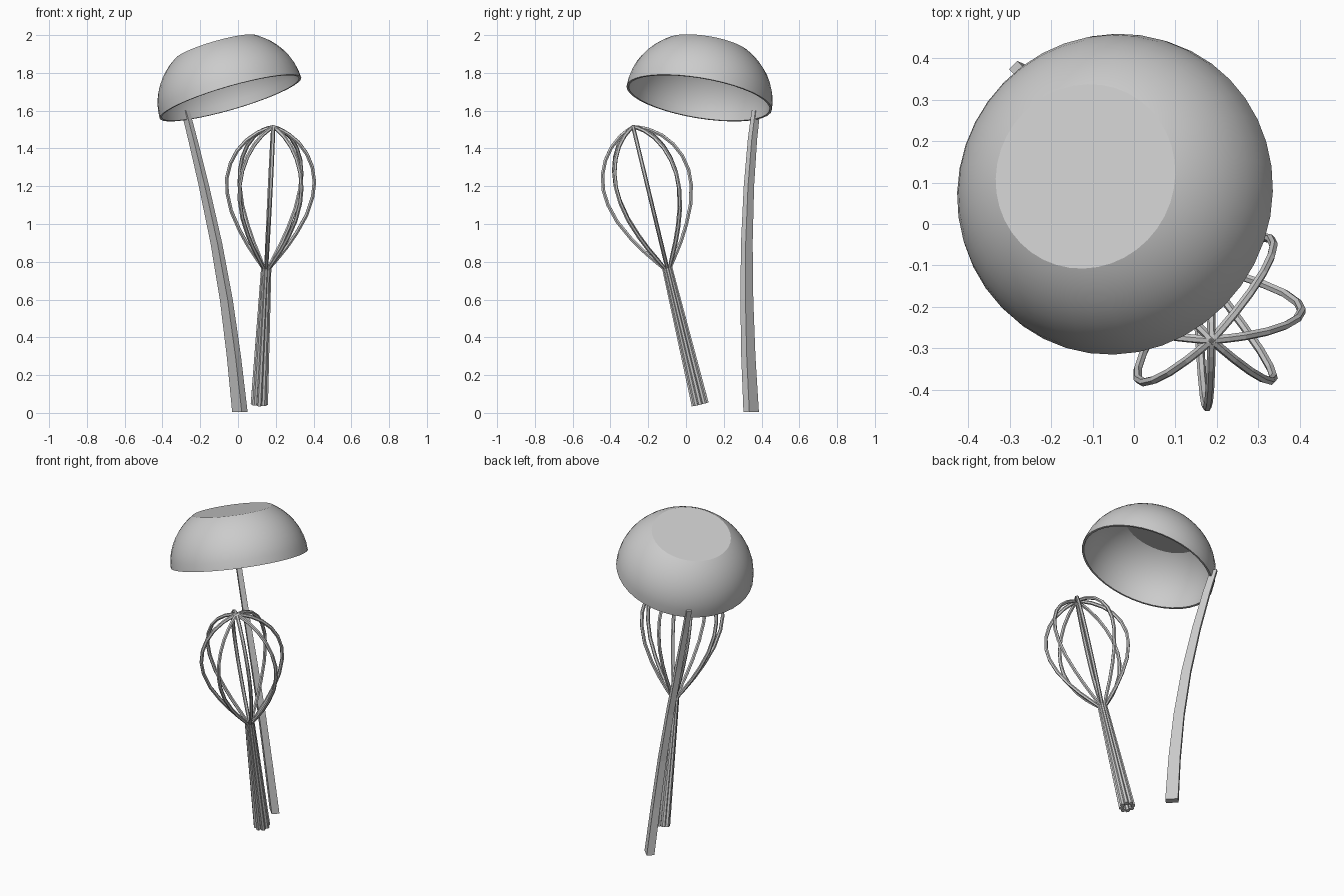
import bpy, bmesh
from math import sin, cos, pi, sqrt
from mathutils import Vector, Matrix

cube = bpy.data.objects.get("Cube")
if cube:
    bpy.data.objects.remove(cube, do_unlink=True)

steel = bpy.data.materials.new("steel_grey")
steel.use_nodes = True
steel.diffuse_color = (0.6, 0.6, 0.6, 1)
steel.node_tree.nodes["Principled BSDF"].inputs["Base Color"].default_value = (0.6, 0.6, 0.6, 1)


def loft(name, rings, smooth=True):
    """Skin a list of closed rings and cap both ends."""
    bm = bmesh.new()
    loops = [[bm.verts.new(p) for p in ring] for ring in rings]
    n = len(loops[0])
    for a, b in zip(loops, loops[1:]):
        for i in range(n):
            j = (i + 1) % n
            bm.faces.new((a[i], a[j], b[j], b[i]))
    bm.faces.new(loops[0])
    bm.faces.new(loops[-1])
    bmesh.ops.recalc_face_normals(bm, faces=bm.faces)
    mesh = bpy.data.meshes.new(name)
    bm.to_mesh(mesh)
    bm.free()
    obj = bpy.data.objects.new(name, mesh)
    bpy.context.collection.objects.link(obj)
    mesh.materials.append(steel)
    if smooth:
        bpy.ops.object.select_all(action='DESELECT')
        obj.select_set(True)
        bpy.context.view_layer.objects.active = obj
        bpy.ops.object.shade_smooth_by_angle(angle=pi / 7)
    return obj


def circle(centre, u, v, radius, sides):
    return [centre + radius * (cos(2 * pi * k / sides) * u + sin(2 * pi * k / sides) * v)
            for k in range(sides)]


# Ladle bowl: upturned, flat-bottomed hollow ellipsoid on a tilted axis
X, Y, Z = Vector((1, 0, 0)), Vector((0, 1, 0)), Vector((0, 0, 1))
STEPS = 10


def shell(radius, height, cut):
    hs = [cut * sin(pi / 2 * i / STEPS) for i in range(STEPS + 1)]
    return [(radius * sqrt(1 - (h / height) ** 2), h) for h in hs]


outer = shell(0.39, 0.343, 0.28)
inner = shell(0.378, 0.331, 0.268)
profile = outer[::-1] + inner
bowl = loft("ladle_bowl", [circle(Z * h, X, Y, r, 40) for r, h in profile])
tilt = Z.rotation_difference(Vector((-0.275, 0.16, 0.948))).to_matrix().to_4x4()
bowl.matrix_world = Matrix.Translation((-0.04, 0.07, 1.667)) @ tilt

# Ladle handle: bent flat bar, narrowing towards the bowl
wide, thin = Vector((1, -1, 0)).normalized(), Vector((1, 1, 0)).normalized()
path = [(0.01, 0.345, 0.005), (-0.022, 0.33, 0.3), (-0.062, 0.322, 0.6),
        (-0.115, 0.322, 0.9), (-0.18, 0.333, 1.2), (-0.24, 0.352, 1.45),
        (-0.278, 0.37, 1.6)]
bars = []
for x, y, z in path:
    w, t = 0.036 - 0.011 * z, 0.022 - 0.005 * z
    bars.append([Vector((x, y, z)) + a * w * wide + b * t * thin
                 for a, b in ((-1, -1), (1, -1), (1, 1), (-1, 1))])
loft("ladle_handle", bars, smooth=False)

# Whisk: four wire loops crossing at the tip, bundled below into a grip
base, tip = Vector((0.113, 0.075, 0.045)), Vector((0.187, -0.28, 1.515))
axis = (tip - base).normalized()
length = (tip - base).length
side = (X - axis * X.dot(axis)).normalized()
front = axis.cross(side)
neck = length - 0.77
# distance along the axis, distance out from it, wire radius
half = [(0, 0.034, 0.0135), (neck, 0.019, 0.0095)]
half += [(neck + d, r, 0.0105) for d, r in
         ((0.05, 0.054), (0.12, 0.104), (0.2, 0.152), (0.3, 0.2), (0.4, 0.227),
          (0.48, 0.232), (0.56, 0.217), (0.63, 0.185), (0.69, 0.138),
          (0.735, 0.08), (0.755, 0.04))]
loop = half + [(length, 0, 0.0105)] + [(d, -r, w) for d, r, w in half[::-1]]

for n in range(4):
    out = cos(n * pi / 4) * side + sin(n * pi / 4) * front
    across = axis.cross(out)
    pts = [base + axis * d + out * r for d, r, w in loop]
    rings = []
    for i, (p, (d, r, w)) in enumerate(zip(pts, loop)):
        run = (pts[min(i + 1, len(pts) - 1)] - pts[max(i - 1, 0)]).normalized()
        rings.append(circle(p, across, run.cross(across), w, 6))
    loft(f"whisk_wire_{n + 1}", rings, smooth=False)
